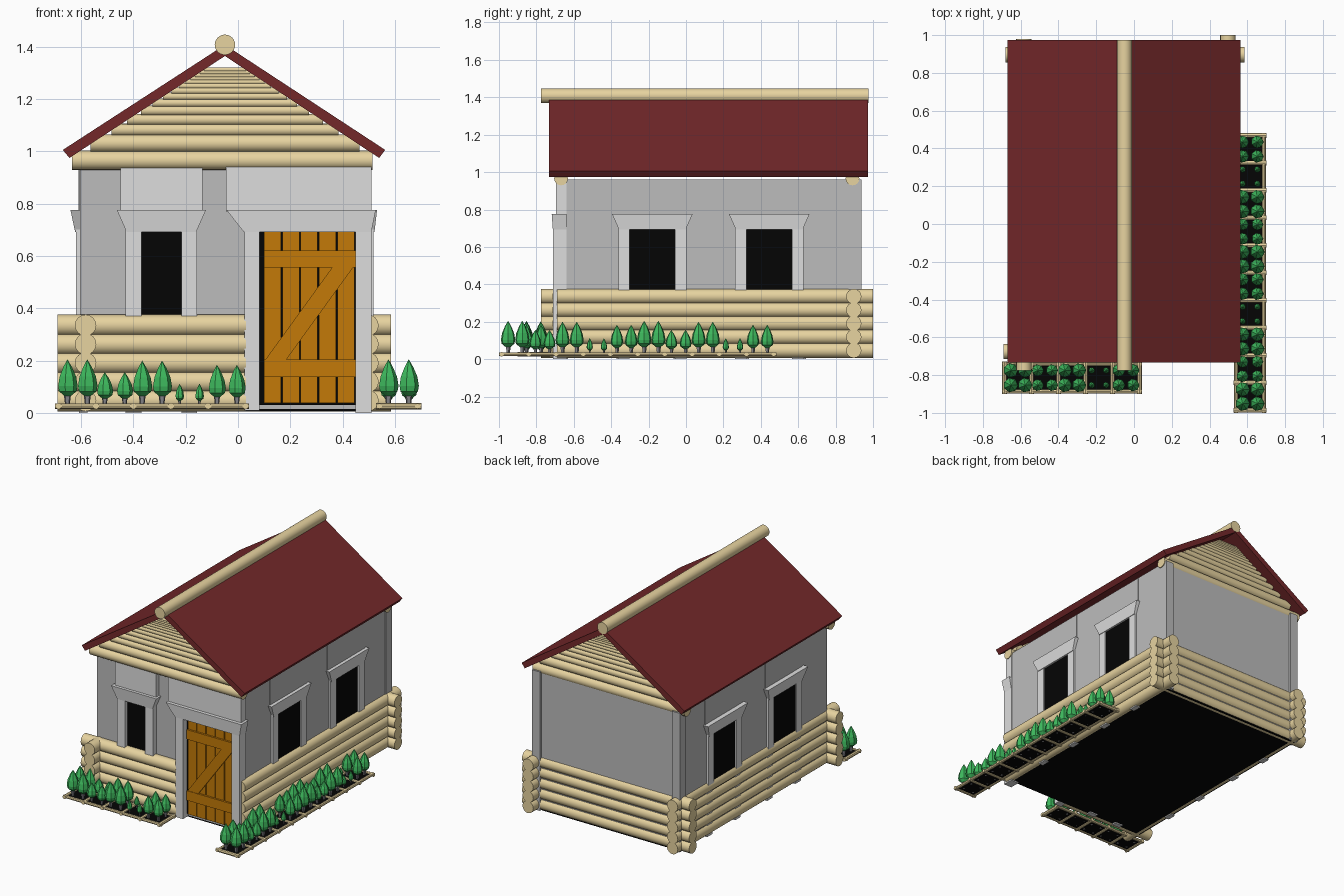
import bpy, bmesh, math
from mathutils import Matrix, Vector

if "Cube" in bpy.data.objects:
    bpy.data.objects.remove(bpy.data.objects["Cube"])


def material(name, r, g, b):
    m = bpy.data.materials.new(name)
    lin = lambda c: ((c / 255 + 0.055) / 1.055) ** 2.4 if c > 10 else c / 255 / 12.92
    m.diffuse_color = (lin(r), lin(g), lin(b), 1)
    m.use_nodes = True
    m.node_tree.nodes["Principled BSDF"].inputs["Base Color"].default_value = m.diffuse_color
    return m


LOG = material("pale_log", 233, 213, 161)
WALL = material("wall_grey", 188, 188, 188)
FRAME = material("frame_grey", 222, 222, 222)
ROOF = material("roof_red", 116, 40, 42)
DOOR = material("door_orange", 196, 122, 8)
DARK = material("dark_opening", 5, 5, 5)
LEAF = material("leaf_green", 62, 186, 94)
STEM = material("stem_grey", 135, 135, 140)
CX = -0.05                      # centre line of the house


def finish(name, bm, mat, xf=None, smooth=False):
    bmesh.ops.recalc_face_normals(bm, faces=bm.faces)
    me = bpy.data.meshes.new(name)
    bm.to_mesh(me)
    bm.free()
    me.materials.append(mat)
    ob = bpy.data.objects.new(name, me)
    bpy.context.collection.objects.link(ob)
    if xf:
        ob.matrix_world = xf
    if smooth:
        bpy.ops.object.select_all(action='DESELECT')
        ob.select_set(True)
        bpy.context.view_layer.objects.active = ob
        bpy.ops.object.shade_smooth_by_angle(angle=math.radians(40))
    return ob


def block(name, mat, x, y, z, top_x=None, top_y=None, xf=None):
    """Box from ranges; the top may have its own x and y range."""
    bm = bmesh.new()
    tx, ty = top_x or x, top_y or y
    rings = []
    for (a, b), (c, d), h in ((x, y, z[0]), (tx, ty, z[1])):
        rings.append([bm.verts.new(p) for p in ((a, c, h), (b, c, h), (b, d, h), (a, d, h))])
    lo, hi = rings
    bm.faces.new(lo)
    bm.faces.new(hi)
    for i in range(4):
        j = (i + 1) % 4
        bm.faces.new((lo[i], lo[j], hi[j], hi[i]))
    return finish(name, bm, mat, xf)


def prism(name, mat, pts, y0, y1):
    """Extrude an x-z profile along y."""
    bm = bmesh.new()
    f = bm.faces.new([bm.verts.new((x, y0, z)) for x, z in pts])
    ext = bmesh.ops.extrude_face_region(bm, geom=[f])["geom"]
    bmesh.ops.translate(bm, vec=(0, y1 - y0, 0),
                        verts=[v for v in ext if isinstance(v, bmesh.types.BMVert)])
    return finish(name, bm, mat)


def add_rod(bm, a, b, r, n=16):
    a, b = Vector(a), Vector(b)
    rot = (b - a).to_track_quat('Z', 'Y').to_matrix().to_4x4()
    bmesh.ops.create_cone(bm, cap_ends=True, segments=n, radius1=r, radius2=r,
                          depth=(b - a).length, matrix=Matrix.Translation((a + b) / 2) @ rot)


def rods(name, mat, items, n=16):
    bm = bmesh.new()
    for a, b, r in items:
        add_rod(bm, a, b, r, n)
    return finish(name, bm, mat, smooth=True)


# walls, corner posts and dark floor
block("walls", WALL, (-0.605, 0.505), (-0.66, 0.92), (0.015, 0.96))
block("floor", DARK, (-0.6, 0.5), (-0.66, 0.92), (0.008, 0.014))
for s in (-1, 1):
    x = CX + s * 0.53
    block("back_corner_post", WALL, (x - 0.03, x + 0.03), (0.87, 0.938), (0.01, 0.96))

# log base courses
heights = [0.047 + 0.072 * i for i in range(5)]
for name, a, b in (("left_logs", (-0.583, -0.775), (-0.583, 0.98)),
                   ("right_logs", (0.497, -0.69), (0.497, 1.0)),
                   ("front_logs", (-0.69, -0.675), (0.03, -0.675)),
                   ("back_logs", (-0.68, 0.897), (0.585, 0.897))):
    rods(name, LOG, [((*a, z), (*b, z), 0.041) for z in heights])

# gable logs, thinner towards the ridge
for name, y in (("front_gable_logs", -0.668), ("back_gable_logs", 0.89)):
    items = [((-0.635, y, 0.966), (0.515, y, 0.966), 0.037)]
    z = 1.0
    for d in (.062, .041, .037, .032, .027, .023, .02, .017, .014, .012, .012, .011, .01):
        h = (1.365 - z - d / 2) / 0.65
        items.append(((CX - h, y, z + d / 2), (CX + h, y, z + d / 2), d / 2 + 0.003))
        z += d
    rods(name, LOG, items)

# roof and ridge log
prism("roof", ROOF, [(CX, 1.408), (0.563, 1.006), (0.54, 0.975), (CX, 1.365),
                     (-0.645, 0.975), (-0.67, 1.006)], -0.733, 0.973)
rods("ridge_log", LOG, [((CX, -0.775, 1.408), (CX, 0.975, 1.408), 0.039)], 24)


# windows: local x runs along the wall, local -y points outwards
def window(side, xf, c, half, jamb_d, panel_d, hood_d, panel_mat):
    block(side + "_window_pane", DARK, (c - half, c + half), (-0.004, 0.01), (0.3, 0.7), xf=xf)
    for s in (-1, 1):
        a, b = sorted((c + s * half, c + s * (half + 0.06)))
        block(side + "_window_jamb", FRAME, (a, b), (-jamb_d, 0.02), (0.34, 0.72), xf=xf)
        block(side + "_jamb_foot", FRAME, (a, b), (-0.004, 0.03), (0.0, 0.34), xf=xf)
    w0, w1 = half + 0.056, half + 0.094
    block(side + "_window_hood", FRAME, (c - w0, c + w0), (-jamb_d - 0.004, 0.01),
          (0.692, 0.777), (c - w1, c + w1), (-hood_d, 0.01), xf)
    p = half + 0.08
    block(side + "_window_panel", panel_mat, (c - p, c + p), (-panel_d, 0.01),
          (0.77, 0.955), xf=xf)


front = Matrix.Translation((0, -0.66, 0))
right = Matrix.Translation((0.505, 0, 0)) @ Matrix.Rotation(math.pi / 2, 4, 'Z')
left = Matrix.Translation((-0.605, 0, 0)) @ Matrix.Rotation(-math.pi / 2, 4, 'Z')
window("front", front, -0.293, 0.077, 0.035, 0.03, 0.05, FRAME)
for y in (-0.18, 0.445):
    window("right", right, y, 0.122, 0.013, 0.004, 0.027, WALL)
for y in (-0.19, 0.46):
    window("left", left, -y, 0.122, 0.014, 0.004, 0.036, WALL)

# door frame, flared lintel and panel
block("doorway", DARK, (0.07, 0.46), (-0.668, -0.65), (0.03, 0.7))
block("door_post_left", FRAME, (0.025, 0.082), (-0.712, -0.64), (0.01, 0.72))
block("door_post_right", FRAME, (0.45, 0.51), (-0.712, -0.64), (0.0, 0.72))
block("door_lintel", FRAME, (0.022, 0.51), (-0.712, -0.64), (0.692, 0.777),
      (-0.045, 0.527), (-0.718, -0.64))
block("door_panel", FRAME, (-0.045, 0.51), (-0.695, -0.64), (0.77, 0.955))

# door planks, battens and diagonal brace
for i in range(5):
    x = 0.1 + 0.07 * i
    block("door_plank", DOOR, (x, x + 0.065), (-0.685, -0.67), (0.038, 0.692))
for z in (0.138, 0.556):
    block("door_batten", DOOR, (0.1, 0.45), (-0.698, -0.683), (z, z + 0.066))
prism("door_brace", DOOR, [(0.105, 0.204), (0.185, 0.204), (0.44, 0.556), (0.36, 0.556)],
      -0.695, -0.683)

# plants: height of the tip and radius, repeating along the beds
PLANTS = [(0.205, 0.039), (0.156, 0.032), (0.2, 0.038), (0.112, 0.017), (0.184, 0.034)]
PROFILE = [(0.2, 0.35), (0.3, 0.9), (0.42, 1.0), (0.62, 0.85), (0.83, 0.45)]


def add_plant(leaf, stem, x, y, top, r, n=7):
    h, base = top - 0.03, 0.03
    rings = [[leaf.verts.new((x + r * f * math.cos(2 * math.pi * k / n),
                              y + r * f * math.sin(2 * math.pi * k / n), base + h * t))
              for k in range(n)] for t, f in PROFILE]
    tip = leaf.verts.new((x, y, top))
    leaf.faces.new(rings[0])
    for k in range(n):
        j = (k + 1) % n
        for a, b in zip(rings, rings[1:]):
            leaf.faces.new((a[k], a[j], b[j], b[k]))
        leaf.faces.new((rings[-1][k], rings[-1][j], tip))
    bmesh.ops.create_cone(stem, cap_ends=True, segments=5, radius1=r * 0.2, radius2=r * 0.4,
                          depth=0.02 + h * 0.22,
                          matrix=Matrix.Translation((x, y, 0.03 + h * 0.11)))


def bed(name, cells, start, pitch, lo, hi, along_y):
    """Ladder of thin rails with soil and four plants in each cell."""
    P = (lambda u, v, z=0.026: (v, u, z)) if along_y else (lambda u, v, z=0.026: (u, v, z))
    end = start + pitch * cells
    rails = [(P(start - 0.014, v), P(end + 0.014, v), 0.0105) for v in (lo, hi)]
    rails += [(P(start + i * pitch, lo - 0.014), P(start + i * pitch, hi + 0.014), 0.0125)
              for i in range(cells + 1)]
    rods(name + "_bed_rails", LOG, rails, 8)
    (x0, y0, _), (x1, y1, _) = P(start, lo), P(end, hi)
    block(name + "_bed_soil", DARK, (x0, x1), (y0, y1), (0.022, 0.029))
    leaf, stem = bmesh.new(), bmesh.new()
    for i in range(cells):
        for du in (-0.038, 0.038):
            for dv in (-0.039, 0.039):
                x, y, _ = P(start + (i + 0.5) * pitch + du, (lo + hi) / 2 + dv)
                add_plant(leaf, stem, x, y, *PLANTS[i % 5])
    finish(name + "_bed_foliage", leaf, LEAF)
    finish(name + "_bed_stems", stem, STEM)


bed("front", 5, -0.686, 0.143, -0.886, -0.742, False)
bed("right", 10, -0.986, 0.1455, 0.541, 0.687, True)
